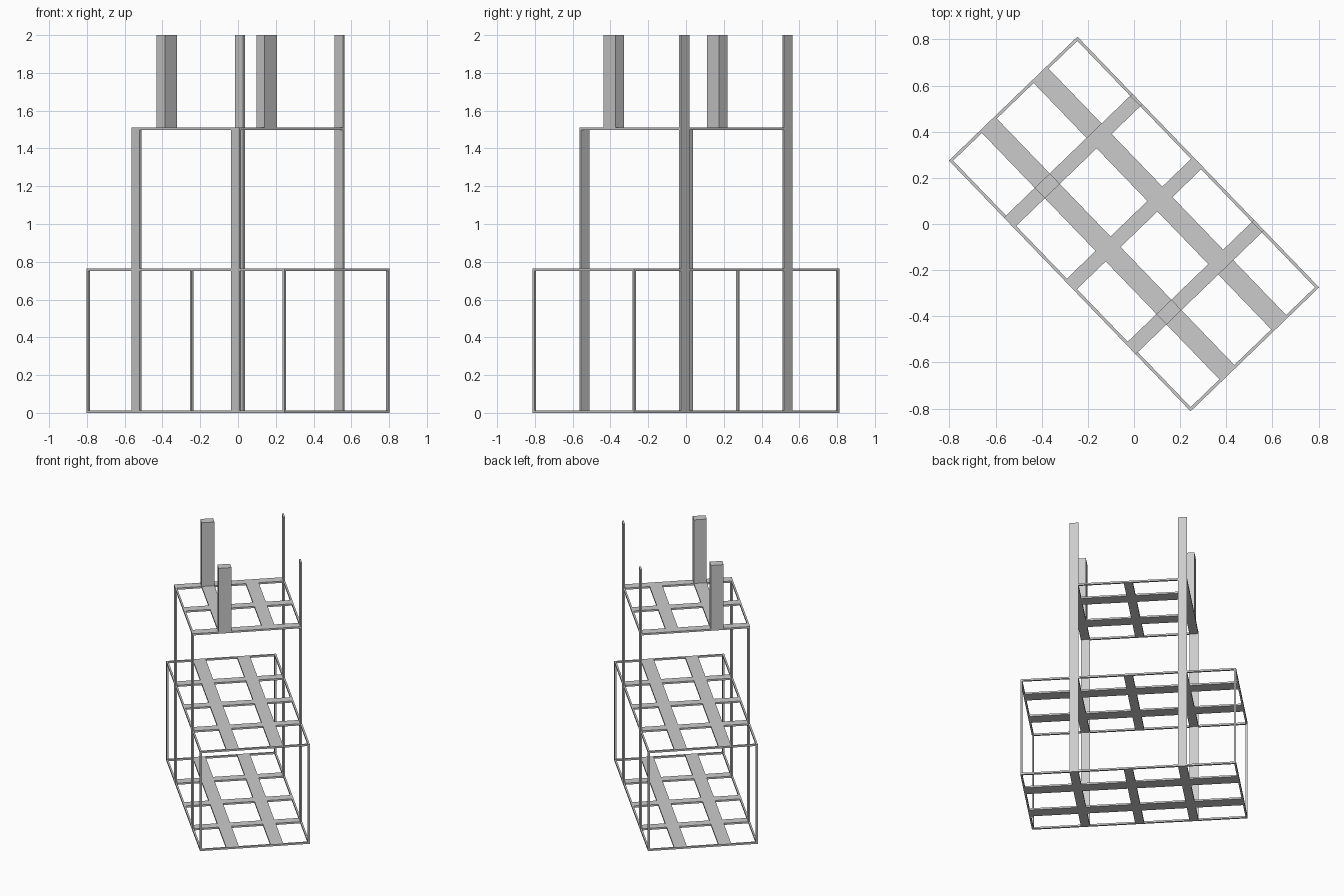
import bpy
from math import radians
from mathutils import Matrix

if "Cube" in bpy.data.objects:
    bpy.data.objects.remove(bpy.data.objects["Cube"])

U, V, H = 0.755, 0.387, 2.0      # half length, half width, height
T = 0.013                        # bar and sheet thickness
POST_U = 0.38                    # upright position along the length
POST_W, SLAT_W = 0.063, 0.09     # cross slat / long slat widths
SLAT_V = 0.156
TURN = Matrix.Rotation(radians(-46.05), 4, 'Z')


def box(name, u0, u1, v0, v1, z0, z1):
    """Axis-aligned box in the rack's own frame, turned into place."""
    bpy.ops.mesh.primitive_cube_add(size=1)
    ob = bpy.context.object
    ob.name = name
    size = Matrix.Diagonal((u1 - u0, v1 - v0, z1 - z0, 1))
    move = Matrix.Translation(((u0 + u1) / 2, (v0 + v1) / 2, (z0 + z1) / 2))
    ob.data.transform(TURN @ move @ size)
    return ob


def deck(name, z, half, cross, ends):
    """Thin edge bars, two long slats and a row of cross slats."""
    z1 = z + T
    inner = half - T if ends else half
    for s in (-1, 1):
        v = s * (V - T / 2)
        box(name + "_side_bar", -half, half, v - T / 2, v + T / 2, z, z1)
        box(name + "_long_slat", -inner, inner, s * SLAT_V - SLAT_W / 2,
            s * SLAT_V + SLAT_W / 2, z, z1)
        if ends:
            u = s * (half - T / 2)
            box(name + "_end_bar", u - T / 2, u + T / 2, -V + T, V - T, z, z1)
    for u in cross:
        box(name + "_cross_slat", u - POST_W / 2, u + POST_W / 2,
            -V + T, V - T, z, z1)


# Decks: two full length, one short on top
rows = (-POST_U, 0, POST_U)
deck("bottom_deck", 0, U, rows, True)
deck("middle_deck", 0.752, U, rows, True)
deck("upper_deck", 1.498, POST_U + POST_W / 2, rows, False)

for su in (-1, 1):
    # Slim corner posts of the lower cage
    for sv in (-1, 1):
        u, v = su * (U - T / 2), sv * (V - T / 2)
        box("corner_post", u - T / 2, u + T / 2, v - T / 2, v + T / 2, 0, 0.765)
        # Flat uprights, taller on one side
        u = su * POST_U
        box("upright", u - POST_W / 2, u + POST_W / 2, v - T / 2, v + T / 2,
            0, H if sv > 0 else 1.511)
    # Stout pillars standing on the upper deck
    u = su * POST_U
    box("pillar", u - POST_W / 2, u + POST_W / 2, -SLAT_V - SLAT_W / 2,
        -SLAT_V + SLAT_W / 2, 1.498, H)
